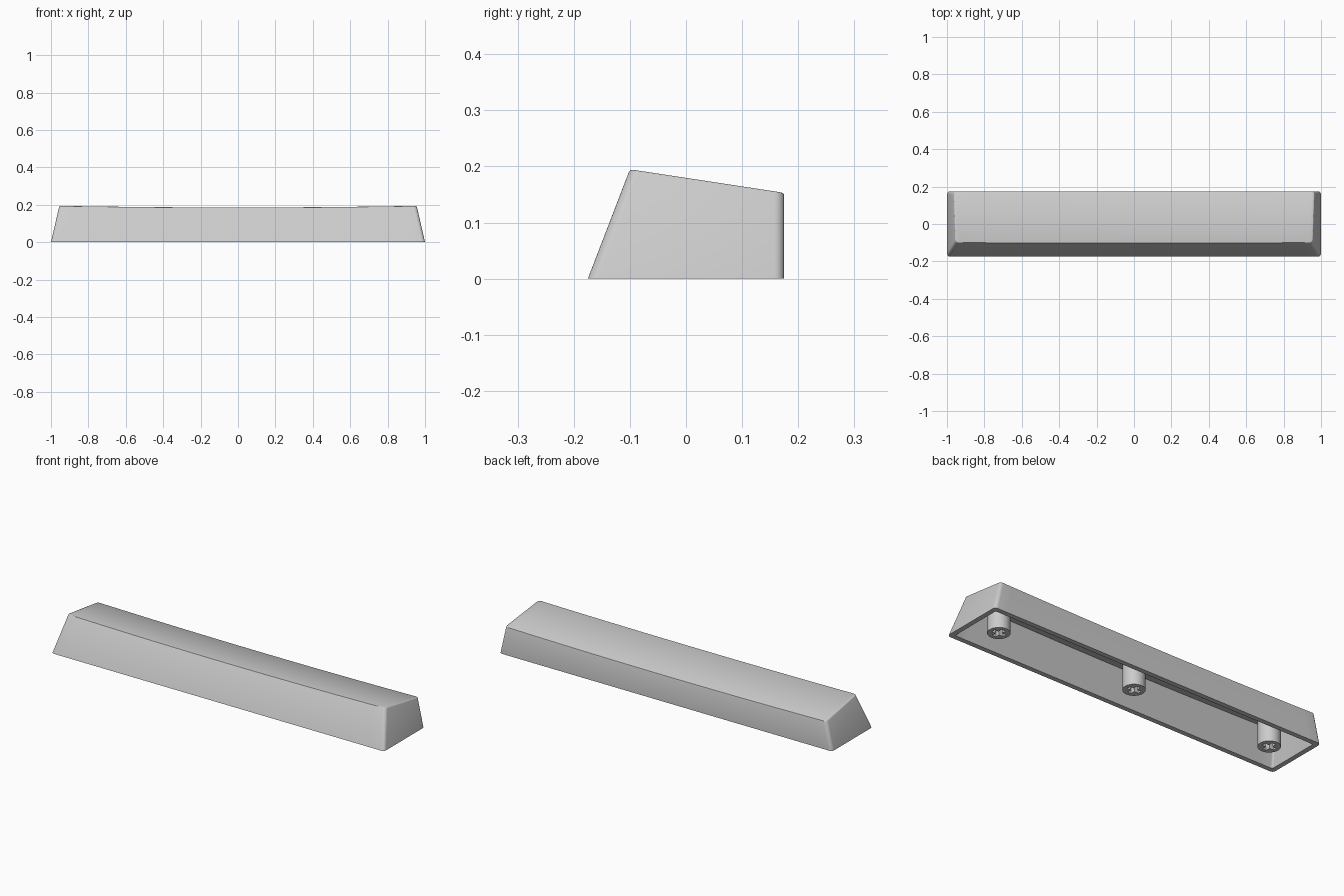
import bpy, bmesh, math

cube = bpy.data.objects.get("Cube")
if cube:
    bpy.data.objects.remove(cube, do_unlink=True)

grey = bpy.data.materials.new("light grey plastic")
grey.use_nodes = True
colour = (0.6, 0.6, 0.6, 1)
grey.diffuse_color = colour
grey.node_tree.nodes["Principled BSDF"].inputs["Base Color"].default_value = colour

WALL, ROOF, EDGE = 0.026, 0.03, 0.004
ARC, STATIONS = 6, 32


def top_height(x, y):
    """Sloping top with a shallow dish along the length."""
    return 0.195 - 0.153 * (y + 0.1) - 0.009 * (1 - (x / 0.955) ** 2)


def half_outline(z, side, inset, radius):
    """Front (-1) or back (+1) half of the rounded outline at height z, running along x."""
    half_x = 1 - 0.23 * z - inset
    edge_y = 0.175 - inset if side > 0 else -0.175 + 0.385 * z + inset
    centre_x, centre_y = half_x - radius, edge_y - side * radius
    arc = []
    for i in range(ARC + 1):
        a = math.pi / 2 * i / ARC
        arc.append((centre_x + radius * math.cos(a), centre_y + side * radius * math.sin(a)))
    left = [(-x, y) for x, y in arc]
    middle = [(centre_x * (2 * i / STATIONS - 1), edge_y) for i in range(1, STATIONS)]
    return left + middle + arc[::-1]


def add_ring(bm, inset, radius, drop=None):
    """Ring of vertices on the ground, or lying the given drop below the top."""
    rows = []
    for side in (-1, 1):
        row = []
        for i in range(len(half_outline(0, side, inset, radius))):
            z = 0
            x, y = half_outline(z, side, inset, radius)[i]
            if drop is not None:
                for _ in range(5):
                    z = top_height(x, y) - drop
                    x, y = half_outline(z, side, inset, radius)[i]
            row.append(bm.verts.new((x, y, z)))
        rows.append(row)
    return rows


def bridge(bm, a, b):
    loop_a, loop_b = a[0] + a[1][::-1], b[0] + b[1][::-1]
    n = len(loop_a)
    for i in range(n):
        j = (i + 1) % n
        bm.faces.new((loop_a[i], loop_a[j], loop_b[j], loop_b[i]))


def cap(bm, ring):
    front, back = ring
    for i in range(len(front) - 1):
        bm.faces.new((front[i], front[i + 1], back[i + 1], back[i]))


def finish(obj):
    obj.data.materials.clear()
    obj.data.materials.append(grey)
    bpy.ops.object.select_all(action="DESELECT")
    obj.select_set(True)
    bpy.context.view_layer.objects.active = obj
    bpy.ops.object.shade_smooth_by_angle(angle=math.radians(35))


# Hollow shell: ceiling, inner wall, rim, outer wall and softened top edge
bm = bmesh.new()
rings = [
    add_ring(bm, WALL, 0.01, ROOF),
    add_ring(bm, WALL, 0.01),
    add_ring(bm, 0, 0.018),
    add_ring(bm, 0, 0.018, EDGE),
    add_ring(bm, EDGE * 0.3, 0.017, EDGE * 0.3),
    add_ring(bm, EDGE, 0.014, 0),
]
for lower, upper in zip(rings, rings[1:]):
    bridge(bm, lower, upper)
cap(bm, rings[0])
cap(bm, rings[-1])
bmesh.ops.recalc_face_normals(bm, faces=bm.faces)
mesh = bpy.data.meshes.new("key_shell")
bm.to_mesh(mesh)
bm.free()
shell = bpy.data.objects.new("key_shell", mesh)
bpy.context.collection.objects.link(shell)
finish(shell)


# Mounting stems with a cross-shaped socket underneath
def add_stem(name, x):
    height = 0.156
    bpy.ops.mesh.primitive_cylinder_add(vertices=40, radius=0.055, depth=height,
                                        location=(x, 0, height / 2))
    stem = bpy.context.object
    stem.name = name
    for size in ((0.07, 0.022, 0.12), (0.022, 0.07, 0.12)):
        bpy.ops.mesh.primitive_cube_add(size=1, location=(x, 0, 0))
        cutter = bpy.context.object
        cutter.scale = size
        cutter.hide_render = True
        bpy.context.view_layer.objects.active = stem
        cut = stem.modifiers.new("socket", "BOOLEAN")
        cut.operation = "DIFFERENCE"
        cut.solver = "EXACT"
        cut.object = cutter
        bpy.ops.object.modifier_apply(modifier=cut.name)
        bpy.data.objects.remove(cutter, do_unlink=True)
    finish(stem)


for name, x in (("right_stem", -0.83), ("centre_stem", 0), ("left_stem", 0.83)):
    add_stem(name, x)
